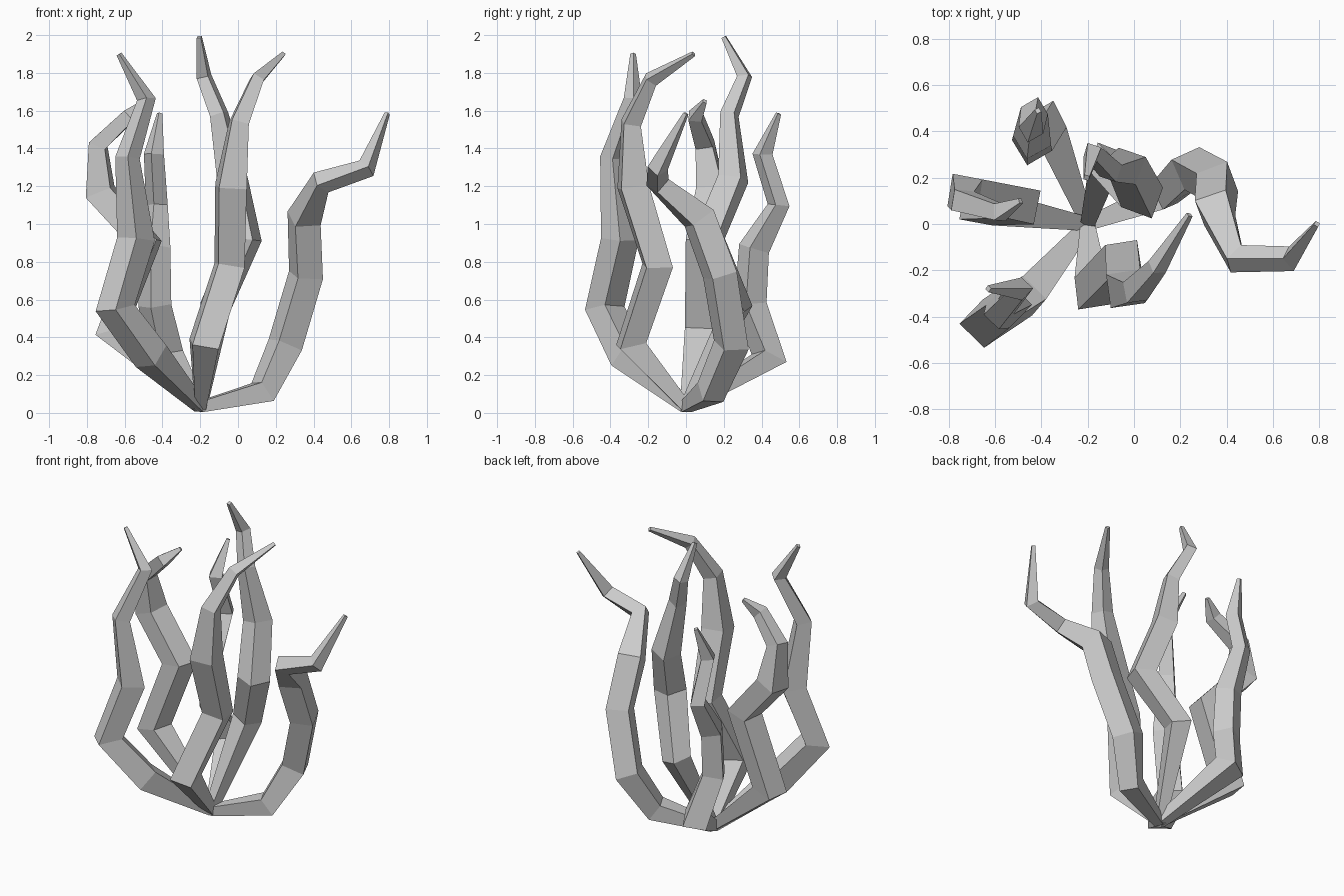
import bpy, bmesh, math
from mathutils import Vector

BASE = (-0.2, 0.0, 0.032, 0.04)   # shared root: x, y, z, radius


def branch(name, pts):
    """Sweep a square section with parallel transport along x, y, z, radius points."""
    pts = [BASE] + pts
    pos = [Vector(p[:3]) for p in pts]
    segs = [(b - a).normalized() for a, b in zip(pos, pos[1:])]
    tans = [segs[0]] + [(a + b).normalized() for a, b in zip(segs, segs[1:])] + [segs[-1]]
    side = tans[0].cross(Vector((0, 0, 1))).normalized()
    bm = bmesh.new()
    rings = []
    for i, t in enumerate(tans):
        if i:
            side = tans[i - 1].rotation_difference(t) @ side
        side = (side - t * side.dot(t)).normalized()
        up = t.cross(side)
        r = pts[i][3]
        rings.append([bm.verts.new(pos[i] + r * (math.cos(a) * side + math.sin(a) * up))
                      for a in (math.pi / 4 + k * math.pi / 2 for k in range(4))])
    for a, b in zip(rings, rings[1:]):
        for k in range(4):
            n = (k + 1) % 4
            bm.faces.new((a[k], a[n], b[n], b[k]))
    bm.faces.new(rings[0][::-1])
    bm.faces.new(rings[-1])
    bmesh.ops.recalc_face_normals(bm, faces=bm.faces)
    me = bpy.data.meshes.new(name)
    bm.to_mesh(me)
    bm.free()
    bpy.context.collection.objects.link(bpy.data.objects.new(name, me))


# Right branch with the hooked end
branch("right_branch", [
    (0.13, 0.13, 0.11, 0.085), (0.25, 0.24, 0.36, 0.1), (0.36, 0.18, 0.73, 0.1),
    (0.35, 0.07, 1.03, 0.1), (0.44, -0.15, 1.22, 0.065), (0.68, -0.15, 1.295, 0.055),
    (0.79, 0.0, 1.585, 0.015)])
# Front middle branch
branch("front_branch", [
    (-0.18, -0.29, 0.365, 0.1), (-0.045, -0.15, 0.78, 0.1), (-0.037, -0.28, 1.2, 0.105),
    (0.005, -0.29, 1.535, 0.065), (0.1, -0.185, 1.765, 0.045), (0.24, 0.04, 1.9, 0.015)])
# Tallest branch in the centre
branch("tall_branch", [
    (-0.12, 0.27, 0.56, 0.09), (0.035, 0.115, 0.92, 0.1), (-0.03, 0.25, 1.24, 0.09),
    (-0.1, 0.23, 1.58, 0.055), (-0.18, 0.31, 1.78, 0.045), (-0.205, 0.2, 1.99, 0.016)])
# Front left branch
branch("front_left_branch", [
    (-0.46, -0.31, 0.3, 0.1), (-0.65, -0.43, 0.555, 0.105), (-0.54, -0.35, 0.92, 0.1),
    (-0.585, -0.39, 1.35, 0.065), (-0.485, -0.28, 1.66, 0.05), (-0.63, -0.28, 1.9, 0.015)])
# Left branch
branch("left_branch", [
    (-0.67, 0.08, 0.43, 0.105), (-0.49, 0.085, 0.9, 0.105), (-0.73, 0.135, 1.17, 0.1),
    (-0.74, 0.1, 1.42, 0.065), (-0.58, 0.05, 1.57, 0.05), (-0.49, 0.1, 1.65, 0.015)])
# Back left branch
branch("back_left_branch", [
    (-0.38, 0.44, 0.29, 0.1), (-0.44, 0.34, 0.57, 0.09), (-0.44, 0.36, 0.87, 0.085),
    (-0.43, 0.49, 1.1, 0.06), (-0.445, 0.405, 1.37, 0.055), (-0.415, 0.49, 1.585, 0.015)])
